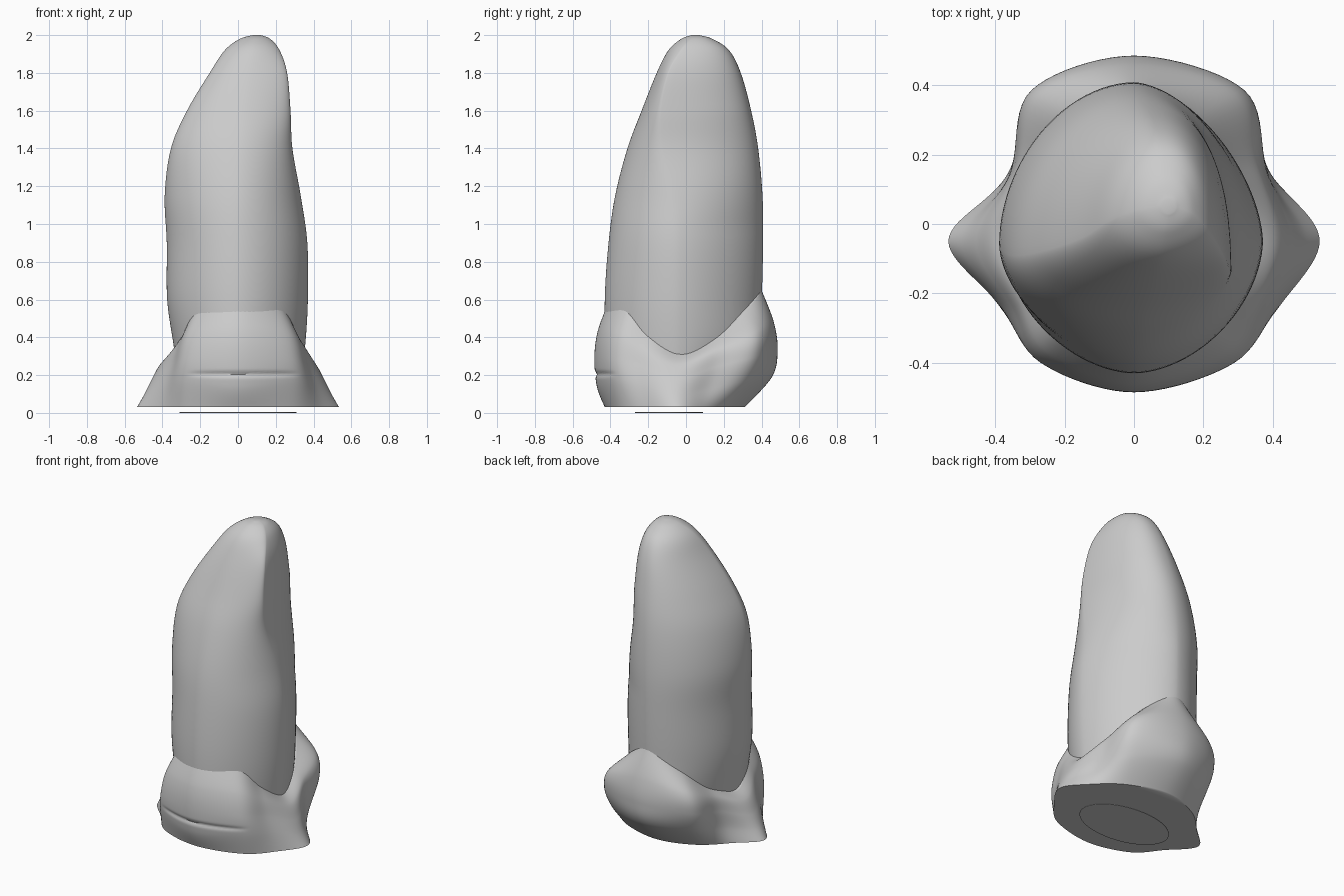
import bpy
import bmesh
import math
from mathutils import Vector

cube = bpy.data.objects.get("Cube")
if cube:
    bpy.data.objects.remove(cube, do_unlink=True)


def make_material(name, colour):
    mat = bpy.data.materials.new(name)
    mat.use_nodes = True
    mat.diffuse_color = colour
    mat.node_tree.nodes["Principled BSDF"].inputs["Base Color"].default_value = colour
    return mat


def spline(keys, steps, closed=False):
    """Smooth curve through the key vectors, sampled evenly between them."""
    count = len(keys)

    def key(i):
        return keys[i % count] if closed else keys[max(0, min(count - 1, i))]

    result = []
    for i in range(count if closed else count - 1):
        a, b, c, d = (key(i + k) for k in (-1, 0, 1, 2))
        for s in range(steps):
            t = s / steps
            result.append(b + (c - a) * (t / 2)
                          + (a * 2 - b * 5 + c * 4 - d) * (t * t / 2)
                          + (b * 3 - a - c * 3 + d) * (t ** 3 / 2))
    if not closed:
        result.append(keys[-1].copy())
    return result


def loft(name, rings, material):
    """Skin closed rings from bottom to top and cap both ends."""
    bm = bmesh.new()
    loops = [[bm.verts.new(p) for p in ring] for ring in rings]
    for low, high in zip(loops, loops[1:]):
        for i in range(len(low)):
            j = (i + 1) % len(low)
            bm.faces.new((low[i], low[j], high[j], high[i]))
    bm.faces.new(loops[0][::-1])
    bm.faces.new(loops[-1])
    bmesh.ops.recalc_face_normals(bm, faces=bm.faces)
    mesh = bpy.data.meshes.new(name)
    bm.to_mesh(mesh)
    bm.free()
    mesh.materials.append(material)
    obj = bpy.data.objects.new(name, mesh)
    bpy.context.collection.objects.link(obj)
    bpy.ops.object.select_all(action="DESELECT")
    obj.select_set(True)
    bpy.context.view_layer.objects.active = obj
    bpy.ops.object.shade_smooth_by_angle(angle=math.radians(50))


grey = make_material("plain grey", (0.6, 0.6, 0.6, 1.0))

# Tooth: height, left, right, front, back, middle x, left ridge y, right ridge y
tooth_rows = [
    (.06, -.3, .3, -.27, .09, 0, -.09, -.09),
    (.15, -.32, .33, -.36, .24, 0, -.06, -.06),
    (.35, -.34, .355, -.42, .38, 0, -.05, -.05),
    (.6, -.375, .37, -.43, .4, 0, -.05, -.05),
    (.9, -.377, .367, -.41, .408, 0, -.05, -.05),
    (1.15, -.388, .332, -.375, .405, 0, -.06, -.06),
    (1.4, -.355, .288, -.31, .382, .01, -.09, -.12),
    (1.6, -.27, .278, -.235, .345, .03, -.08, -.13),
    (1.8, -.15, .26, -.155, .29, .06, -.04, -.09),
    (1.92, -.07, .22, -.093, .228, .08, .01, -.02),
    (1.98, .01, .17, -.025, .14, .09, .04, .03),
    (2, .08, .12, .03, .07, .1, .05, .05),
]


def power(value, exponent):
    return math.copysign(abs(value) ** (2 / exponent), value)


def tooth_ring(row, sides=96):
    z, left, right, front, back, mid, ridge_left, ridge_right = row
    # The back right corner grows squarer towards the tip
    square = 1.65 + .65 * max(0, min(1, (z - 1) / .6))
    ring = []
    for i in range(sides):
        angle = math.tau * i / sides
        c, s = math.cos(angle), math.sin(angle)
        exponent = 1.8 if s < 0 else square if c > 0 else 1.88
        u, v = power(c, exponent), power(s, exponent)
        x = mid + u * (right - mid if u > 0 else mid - left)
        # Side ridges sit at their own depth, blended towards front and back
        ridge = ridge_left + (ridge_right - ridge_left) * (c + 1) / 2
        y = ridge + v * (back - ridge if v > 0 else ridge - front)
        ring.append(Vector((x, y, z)))
    return ring


rows = spline([Vector(row) for row in tooth_rows], 6)
loft("tooth", [tooth_ring(row) for row in rows], grey)

# Gum: columns of points rising from the base to the rim, front round to back
gum_half = [
    [(0, -.43, .03), (0, -.472, .14), (0, -.485, .29), (0, -.468, .43), (0, -.415, .575)],
    [(.29, -.36, .03), (.295, -.39, .17), (.285, -.4, .29), (.265, -.38, .42), (.22, -.325, .56)],
    [(.44, -.21, .03), (.41, -.23, .15), (.38, -.24, .25), (.355, -.23, .34), (.31, -.205, .42)],
    [(.535, -.05, .03), (.495, -.05, .1), (.455, -.05, .18), (.41, -.04, .26), (.35, -.03, .31)],
    [(.44, .09, .03), (.4, .12, .13), (.38, .15, .24), (.36, .16, .33), (.3, .155, .39)],
    [(.26, .24, .03), (.3, .335, .17), (.32, .38, .3), (.295, .38, .42), (.19, .315, .54)],
    [(0, .31, .03), (0, .455, .19), (0, .485, .33), (0, .465, .48), (0, .4, .65)],
]
columns = [[Vector(p) for p in col] for col in gum_half]
# The left half is a slightly slimmer mirror image, except for the side flange
for i in range(len(gum_half) - 2, 0, -1):
    slim = 1 if i == 3 else .93
    columns.append([Vector((-p.x * slim, p.y, p.z)) for p in columns[i]])
profiles = [spline(col, 16) for col in columns]
rings = [spline(list(level), 10, closed=True) for level in zip(*profiles)]

# Horizontal fold pressed into the front of the gum
for ring in rings:
    for p in ring:
        if p.y < -.3:
            fade = max(0, 1 - (abs(p.x - .03) / .3) ** 4)
            p.y += .01 * fade * math.exp(-((p.z - .205) / .012) ** 2)

# Rim tucked into the tooth
rim = [Vector((p.x * .85, p.y * .85, p.z + .005)) for p in rings[-1]]
loft("gum", rings + [rim], grey)

# Thin oval plate under the base
oval = [math.tau * i / 48 for i in range(48)]
plate = [[Vector((.31 * math.cos(a), .18 * math.sin(a) - .09, z)) for a in oval]
         for z in (0, .004)]
loft("base_plate", plate, grey)
